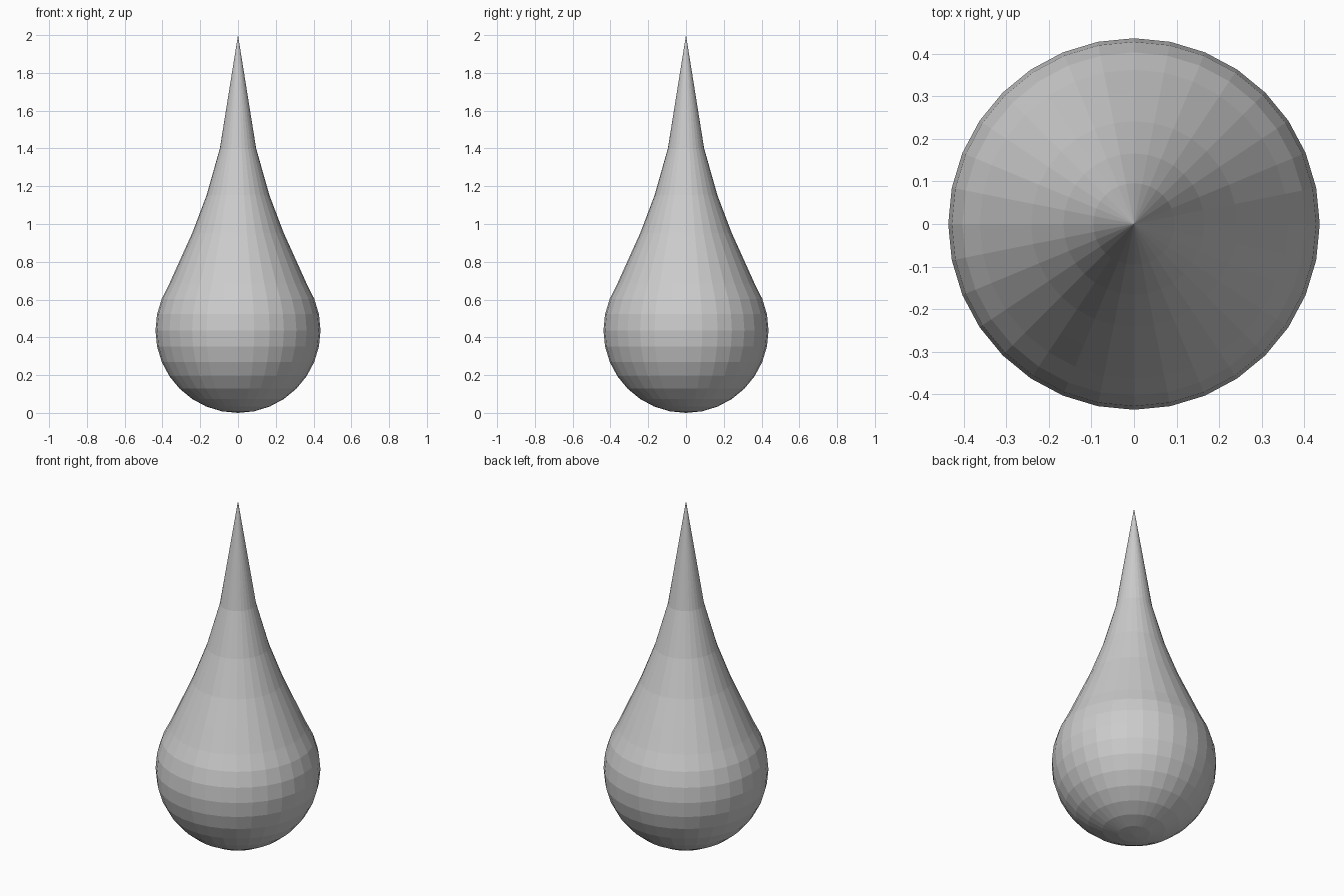
import bpy, bmesh, math

if "Cube" in bpy.data.objects:
    bpy.data.objects.remove(bpy.data.objects["Cube"])

SIDES = 32
R = 0.437

# Spherical lower bulb: regular rings up to just above the equator
profile = []
for k in range(1, 11):
    a = math.pi * k / 16
    profile.append((R * math.sin(a), R - R * math.cos(a)))

# Stretched neck rising to the tip
profile += [(0.363, 0.685), (0.309, 0.805), (0.242, 0.953), (0.166, 1.153), (0.096, 1.40)]

bm = bmesh.new()
rings = []
for r, z in profile:
    rings.append([bm.verts.new((r * math.cos(2 * math.pi * i / SIDES),
                                r * math.sin(2 * math.pi * i / SIDES), z))
                  for i in range(SIDES)])
bottom = bm.verts.new((0, 0, 0))
tip = bm.verts.new((0, 0, 2))

# Side quads and triangle fans at both poles
for i in range(SIDES):
    j = (i + 1) % SIDES
    for lo, hi in zip(rings, rings[1:]):
        bm.faces.new((lo[i], lo[j], hi[j], hi[i]))
    bm.faces.new((bottom, rings[0][j], rings[0][i]))
    bm.faces.new((tip, rings[-1][i], rings[-1][j]))

mesh = bpy.data.meshes.new("droplet")
bm.to_mesh(mesh)
bm.free()
bpy.context.collection.objects.link(bpy.data.objects.new("droplet", mesh))
